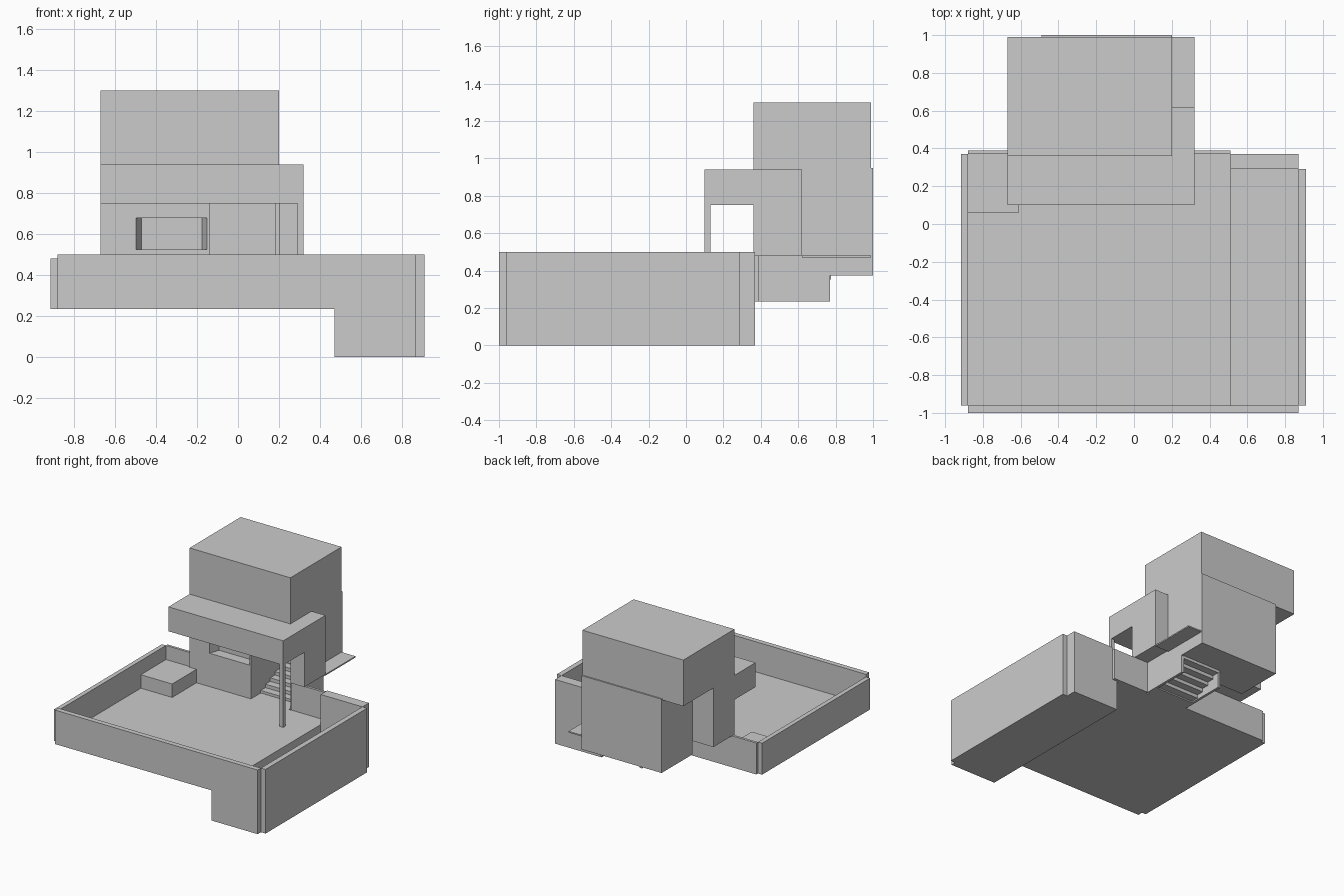
import bpy, bmesh

if "Cube" in bpy.data.objects:
    bpy.data.objects.remove(bpy.data.objects["Cube"])


def box(name, x, y, z):
    """Axis-aligned box from (min, max) ranges."""
    bm = bmesh.new()
    bmesh.ops.create_cube(bm, size=1)
    for v in bm.verts:
        v.co = [r[0] if c < 0 else r[1] for r, c in zip((x, y, z), v.co)]
    me = bpy.data.meshes.new(name)
    bm.to_mesh(me)
    bm.free()
    ob = bpy.data.objects.new(name, me)
    bpy.context.collection.objects.link(ob)
    return ob


def profile(name, pts, x):
    """Closed (y, z) outline extruded along x."""
    bm = bmesh.new()
    face = bm.faces.new([bm.verts.new((x[0], y, z)) for y, z in pts])
    ext = bmesh.ops.extrude_face_region(bm, geom=[face])
    for v in ext["geom"]:
        if isinstance(v, bmesh.types.BMVert):
            v.co.x = x[1]
    bmesh.ops.recalc_face_normals(bm, faces=bm.faces)
    me = bpy.data.meshes.new(name)
    bm.to_mesh(me)
    bm.free()
    ob = bpy.data.objects.new(name, me)
    bpy.context.collection.objects.link(ob)
    return ob


# Raised terrace with its parapets
box("terrace_floor", (-.88, .51), (-.96, .37), (.235, .265))
box("front_parapet", (-.88, .47), (-1, -.96), (.235, .5))
box("left_parapet", (-.915, -.88), (-.96, .37), (.235, .48))
box("back_parapet_left", (-.88, -.14), (.37, .39), (.235, .48))
box("back_parapet_right", (.2, .51), (.37, .39), (.235, .48))
box("planter", (-.88, -.61), (.06, .37), (.265, .37))

# Sunken right wing, open at the top
box("wing_front_wall", (.47, .87), (-1, -.96), (0, .5))
box("wing_right_wall", (.87, .91), (-.96, .29), (0, .5))
box("wing_back_wall", (.51, .87), (.29, .37), (0, .5))
box("wing_inner_wall", (.47, .51), (-.96, .37), (0, .235))
box("wing_floor", (.51, .87), (-.96, .29), (0, .03))

# Ground storey: room with a splayed window recess
room = box("front_room", (-.67, -.14), (.36, .62), (.48, .75))
cutter = box("window_cutter", (-.5, -.11), (.355, .44), (.525, .68))
for v in cutter.data.vertices:
    if v.co.y > .4:
        v.co.x = -.47 if v.co.x < -.3 else -.175
    elif v.co.x > -.3:
        v.co.x = -.15
cutter.hide_render = True
cutter.hide_viewport = True
mod = room.modifiers.new("window", 'BOOLEAN')
mod.operation = 'DIFFERENCE'
mod.object = cutter
mod.solver = 'EXACT'
box("room_plinth", (-.67, -.14), (.36, .39), (.265, .48))

# Canopy slab, its post and the wall to the right of the entry
box("canopy", (-.67, .32), (.1, .62), (.75, .94))
box("canopy_post", (.29, .32), (.1, .13), (.265, .75))
box("entry_right_wall", (.2, .32), (.36, .62), (.48, .75))
box("side_ledge", (.2, .32), (.62, .99), (.47, .48))

# Stair hall side walls and stepped stair
for name, x in (("stair_wall_left", (-.16, -.14)), ("stair_wall_right", (.18, .2))):
    box(name, x, (.39, .77), (.235, .48))
box("stair_landing", (-.14, .18), (.37, .48), (.235, .265))
steps = 5
for i in range(steps):
    y, z = .48 + .058 * i, .265 + .027 * i
    box("stair_step", (-.14, .18), (y, y + .062), (z - .02, z + .02))

# Rear tower: ground shell below, overhanging box above
box("tower_floor", (-.47, .18), (.77, .98), (.375, .4))
box("tower_floor_left", (-.47, -.14), (.62, .77), (.375, .4))
box("tower_left_wall", (-.49, -.47), (.62, .98), (.375, .94))
profile("tower_right_wall",
        [(.62, .48), (.77, .48), (.77, .375), (.98, .375), (.98, .94), (.62, .94)],
        (.18, .2))
box("tower_back_wall", (-.49, .2), (.98, 1), (.375, .95))
box("upper_storey", (-.67, .2), (.36, .99), (.94, 1.3))
